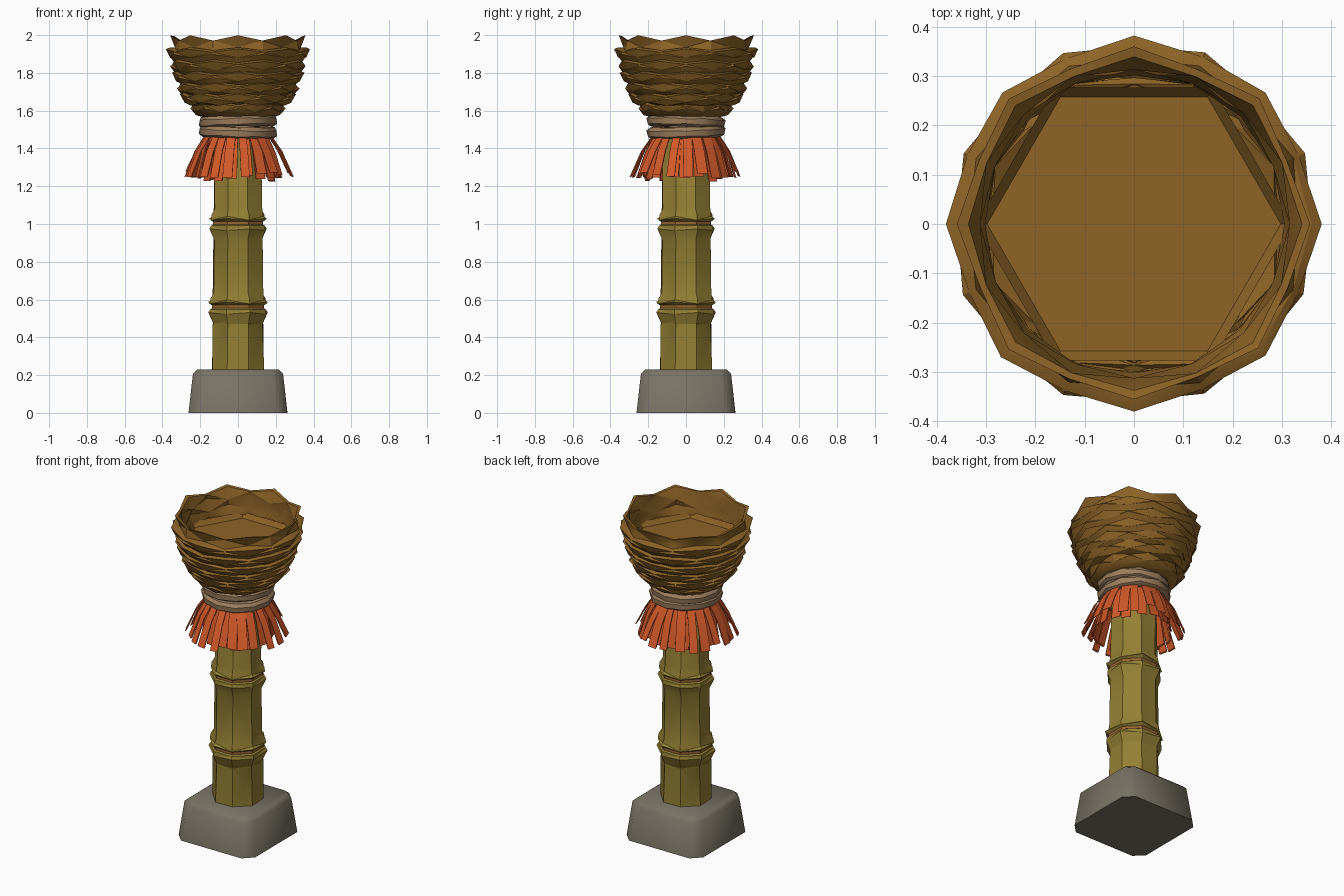
import bpy, bmesh, math, random
from mathutils import Vector, Matrix

if "Cube" in bpy.data.objects:
    bpy.data.objects.remove(bpy.data.objects["Cube"])

random.seed(4)


def material(name, rgb):
    m = bpy.data.materials.new(name)
    m.diffuse_color = (*rgb, 1)
    m.use_nodes = True
    m.node_tree.nodes["Principled BSDF"].inputs["Base Color"].default_value = m.diffuse_color
    return m


WICKER = material("wicker brown", (0.27, 0.128, 0.02))
BAMBOO = material("bamboo olive", (0.30, 0.215, 0.034))
GROOVE = material("node rust", (0.32, 0.13, 0.03))
STONE = material("stone grey", (0.19, 0.17, 0.13))
STRAW = material("fringe orange", (0.64, 0.10, 0.022))
ROPE = material("rope tan", (0.34, 0.21, 0.11))


def finish(name, bm, mats, angle=35):
    bmesh.ops.recalc_face_normals(bm, faces=bm.faces)
    me = bpy.data.meshes.new(name)
    bm.to_mesh(me)
    bm.free()
    for m in mats:
        me.materials.append(m)
    ob = bpy.data.objects.new(name, me)
    bpy.context.collection.objects.link(ob)
    bpy.ops.object.select_all(action='DESELECT')
    ob.select_set(True)
    bpy.context.view_layer.objects.active = ob
    bpy.ops.object.shade_smooth_by_angle(angle=math.radians(angle))
    return ob


def lathe(rings, sides, spin=0.0, caps=True, closed=False, jitter=0.0):
    """rings: (radius, z, radius zigzag, z zigzag, phase 0/1)"""
    bm = bmesh.new()
    loops = []
    for r, z, ar, az, ph in rings:
        loop = []
        for i in range(sides):
            s = 1 if (i + ph) % 2 else -1
            a = 2 * math.pi * i / sides + spin
            rr = r + s * ar + random.uniform(-jitter, jitter)
            loop.append(bm.verts.new((rr * math.cos(a), rr * math.sin(a), z + s * az)))
        loops.append(loop)
    pairs = list(zip(loops, loops[1:]))
    if closed:
        pairs.append((loops[-1], loops[0]))
    for lo, hi in pairs:
        for i in range(sides):
            j = (i + 1) % sides
            bm.faces.new((lo[i], lo[j], hi[j], hi[i]))
    if caps and not closed:
        bm.faces.new(loops[0][::-1])
        bm.faces.new(loops[-1])
    return bm


# Stone foot: tapered block with worn edges
bm = bmesh.new()
bmesh.ops.create_cube(bm, size=1)
for v in bm.verts:
    half = 0.262 if v.co.z < 0 else 0.236
    v.co = Vector((math.copysign(half, v.co.x), math.copysign(half, v.co.y),
                   0 if v.co.z < 0 else 0.23))
upright = [e for e in bm.edges if abs(e.verts[0].co.z - e.verts[1].co.z) > 0.1]
bmesh.ops.bevel(bm, geom=upright, offset=0.055, segments=1, affect='EDGES')
top = [e for e in bm.edges if all(v.co.z > 0.2 for v in e.verts)]
bmesh.ops.bevel(bm, geom=top, offset=0.022, segments=1, affect='EDGES')
finish("stone_foot", bm, [STONE], 50)

# Bamboo pole: eight sides, flared at two nodes
rings = [(0.148, 0.2, 0.003, 0, 0), (0.144, 0.47, 0.003, 0, 1)]
for z, r in ((0.562, 0.144), (1.005, 0.138)):
    rings += [(r, z - 0.085, 0.003, 0.006, 0), (r + 0.022, z - 0.035, 0.004, 0.005, 1),
              (r + 0.016, z - 0.014, 0, 0, 0), (r + 0.006, z - 0.008, 0, 0, 0),
              (r + 0.006, z + 0.008, 0, 0, 0), (r + 0.022, z + 0.02, 0.004, 0.005, 0),
              (r + 0.01, z + 0.04, 0.003, 0.004, 1), (r - 0.002, z + 0.075, 0.003, 0, 0)]
rings.append((0.134, 1.5, 0.003, 0, 1))
bm = lathe(rings, 8, math.radians(22.5))
for f in bm.faces:
    z = f.calc_center_median().z
    if min(abs(z - 0.562), abs(z - 1.005)) < 0.009:
        f.material_index = 1
bmesh.ops.triangulate(bm, faces=[f for f in bm.faces if len(f.verts) == 4])
finish("bamboo_pole", bm, [BAMBOO, GROOVE], 25)

# Straw fringe: two dense layers of strips hanging outward
bm = bmesh.new()


def strip(angle, start, flare, drop, width):
    path = [(start, 1.475), (start + flare * 0.5, 1.39), (start + flare, 1.47 - drop)]
    turn = Matrix.Rotation(angle, 3, 'Z')
    rows = []
    for k, (r, z) in enumerate(path):
        w = width * (0.9 + 0.06 * k)
        rows.append([bm.verts.new(turn @ Vector((r + dr, s * w / 2, z - dr * 0.5)))
                     for s, dr in ((-1, 0), (1, 0), (1, 0.008), (-1, 0.008))])
    for lo, hi in zip(rows, rows[1:]):
        for i in range(4):
            j = (i + 1) % 4
            bm.faces.new((lo[i], lo[j], hi[j], hi[i]))
    bm.faces.new(rows[0])
    bm.faces.new(rows[-1][::-1])


for count, start, flare, drop in ((22, 0.168, 0.115, 0.218), (18, 0.15, 0.07, 0.235)):
    for i in range(count):
        strip(2 * math.pi * (i + random.uniform(-0.25, 0.25)) / count, start,
              flare + random.uniform(-0.025, 0.012),
              drop + random.uniform(-0.03, 0.006), random.uniform(0.044, 0.058))
finish("straw_fringe", bm, [STRAW], 20)

# Rope binding: two slightly tilted coils
for name, z, tilt in (("rope_lower", 1.487, 0.03), ("rope_upper", 1.541, -0.03)):
    coil = [(0.12, -0.026, 0, 0, 0), (0.186, -0.03, 0.002, 0.002, 0),
            (0.204, -0.018, 0.003, 0.002, 1), (0.207, 0.012, 0.003, 0.002, 0),
            (0.192, 0.03, 0.002, 0.002, 1), (0.12, 0.028, 0, 0, 0)]
    ob = finish(name, lathe(coil, 12, closed=True), [ROPE], 40)
    ob.location.z = z
    ob.rotation_euler = (tilt, tilt, 0)

# Woven basket: staggered bulging rows, ragged lip
rows = [(0.243, 1.612), (0.288, 1.662), (0.313, 1.718),
        (0.333, 1.775), (0.349, 1.835), (0.363, 1.9)]
rings = [(0.17, 1.565, 0, 0, 0), (0.2, 1.572, 0.004, 0.003, 0)]
for k, (r, z) in enumerate(rows):
    ph = k % 2
    rings += [(r - 0.012, z - 0.026, 0.006, 0.009, ph),
              (r + 0.003, z - 0.010, 0.008, 0.010, 1 - ph),
              (r + 0.009, z + 0.018, 0.008, 0.008, ph),
              (r - 0.008, z + 0.027, 0.006, 0.008, ph)]
rings += [(0.338, 1.94, 0.006, 0.005, 0), (0.348, 1.985, 0.010, 0.014, 1),
          (0.332, 1.982, 0.007, 0.012, 1), (0.322, 1.935, 0.008, 0.01, 0),
          (0.315, 1.88, 0.008, 0.01, 1), (0.306, 1.835, 0.002, 0.0, 0)]
bm = lathe(rings, 16, caps=False, jitter=0.003)
bmesh.ops.triangulate(bm, faces=bm.faces[:])
finish("woven_basket", bm, [WICKER], 32)

# Basket floor: six-sided pan inside the bowl
bm = lathe([(0.15, 1.60, 0, 0, 0), (0.32, 1.845, 0, 0, 0), (0.298, 1.815, 0, 0, 0)], 6)
finish("basket_floor", bm, [WICKER], 20)
